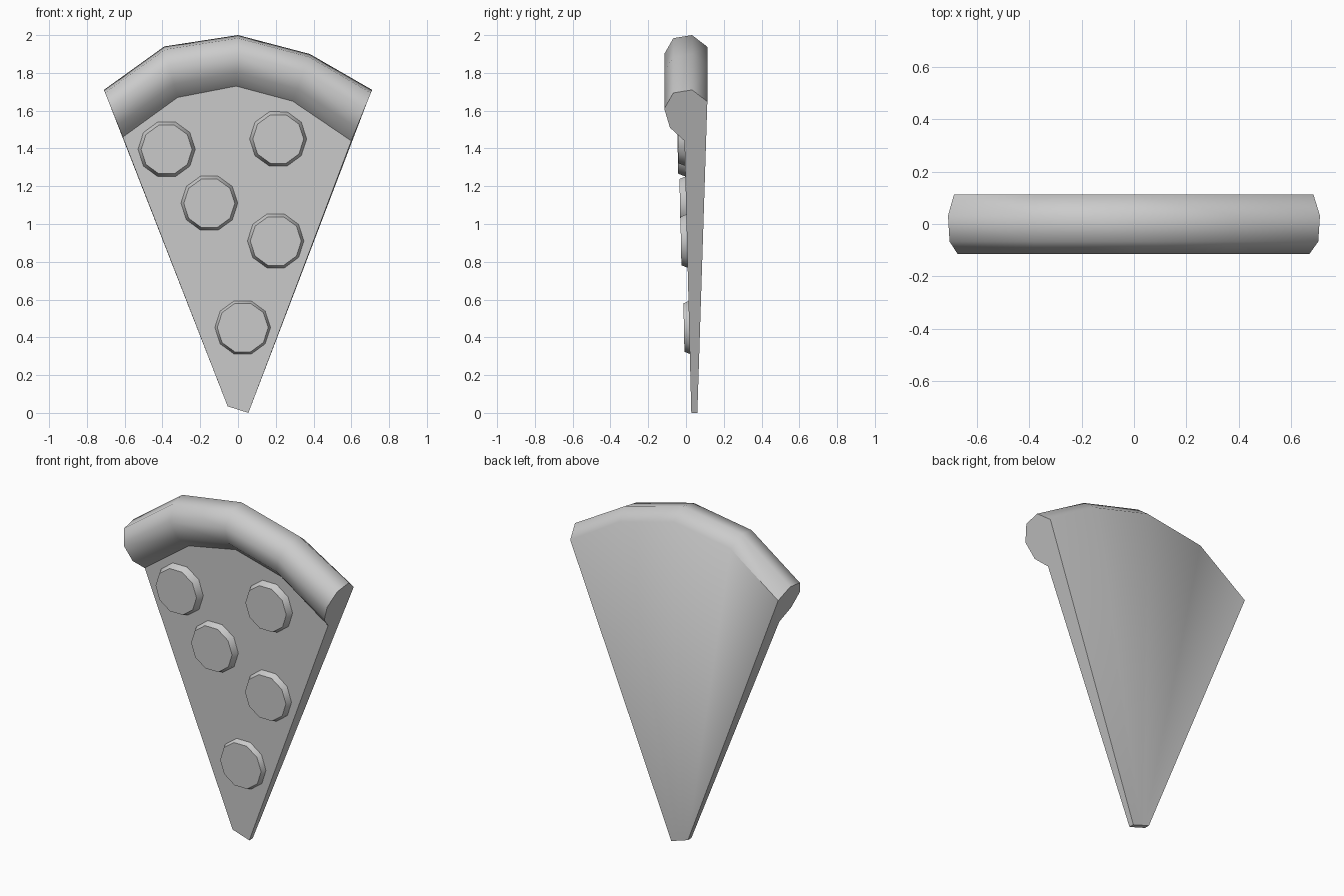
import bpy, bmesh
from math import pi, radians
from mathutils import Vector, Matrix

if "Cube" in bpy.data.objects:
    bpy.data.objects.remove(bpy.data.objects["Cube"])


def finish(bm, name, sharp_deg):
    bmesh.ops.recalc_face_normals(bm, faces=bm.faces)
    for f in bm.faces:
        f.smooth = True
    for e in bm.edges:
        if len(e.link_faces) == 2 and e.calc_face_angle() > radians(sharp_deg):
            e.smooth = False
    mesh = bpy.data.meshes.new(name)
    bm.to_mesh(mesh)
    bm.free()
    obj = bpy.data.objects.new(name, mesh)
    bpy.context.collection.objects.link(obj)
    return obj


# Slice with its rolled crust: one radial section repeated along the arc
outer = [(-0.71, 1.71), (-0.39, 1.94), (0, 2.0), (0.38, 1.90), (0.71, 1.71)]
inner = [(-0.61, 1.46), (-0.32, 1.67), (-0.01, 1.73), (0.29, 1.65), (0.60, 1.44)]
tip_a, tip_b = Vector((-0.055, 0.035)), Vector((0.055, 0.0))
# (y, distance fraction from outer rim to inner rim)
section = [(0.113, 0.23), (0.032, 0), (-0.067, 0.06), (-0.115, 0.37),
           (-0.085, 0.74), (-0.008, 1.0)]

bm = bmesh.new()
rings = []
for i, (o, n) in enumerate(zip(outer, inner)):
    o, n = Vector(o), Vector(n)
    tip = tip_a.lerp(tip_b, i / 4)
    pts = [(tip.x, 0.06, tip.y)]
    for y, t in section:
        p = o.lerp(n, t)
        pts.append((p.x, y, p.y))
    pts.append((tip.x, 0.028, tip.y))
    rings.append([bm.verts.new(p) for p in pts])
count = len(rings[0])
for a, b in zip(rings, rings[1:]):
    for j in range(count):
        k = (j + 1) % count
        bm.faces.new((a[j], a[k], b[k], b[j]))
    # crease where the crust meets the topping
    bm.edges.get((a[6], b[6])).smooth = False
bm.faces.new(rings[0])
bm.faces.new(rings[-1])
finish(bm, "pizza_slice", 55)

# Pepperoni: ten-sided tapered discs (x, z, front y)
discs = [(-0.378, 1.395, -0.044), (0.213, 1.45, -0.042), (-0.152, 1.11, -0.032),
         (0.2, 0.91, -0.027), (0.025, 0.452, -0.011)]
for i, (x, z, front) in enumerate(discs, 1):
    bm = bmesh.new()
    depth = 0.04
    bmesh.ops.create_cone(bm, cap_ends=True, segments=10, radius1=0.152,
                          radius2=0.135, depth=depth)
    # face -y, leaning with the slice surface
    turn = Matrix.Rotation(pi / 2 + 0.02, 4, 'X') @ Matrix.Rotation(pi / 2, 4, 'Z')
    if max(abs(v.co.x) for v in bm.verts) > 0.1519:
        turn = turn @ Matrix.Rotation(pi / 2, 4, 'Z').inverted()
    bm.transform(Matrix.Translation((x, front + depth / 2, z)) @ turn)
    finish(bm, f"pepperoni_{i}", 45)
